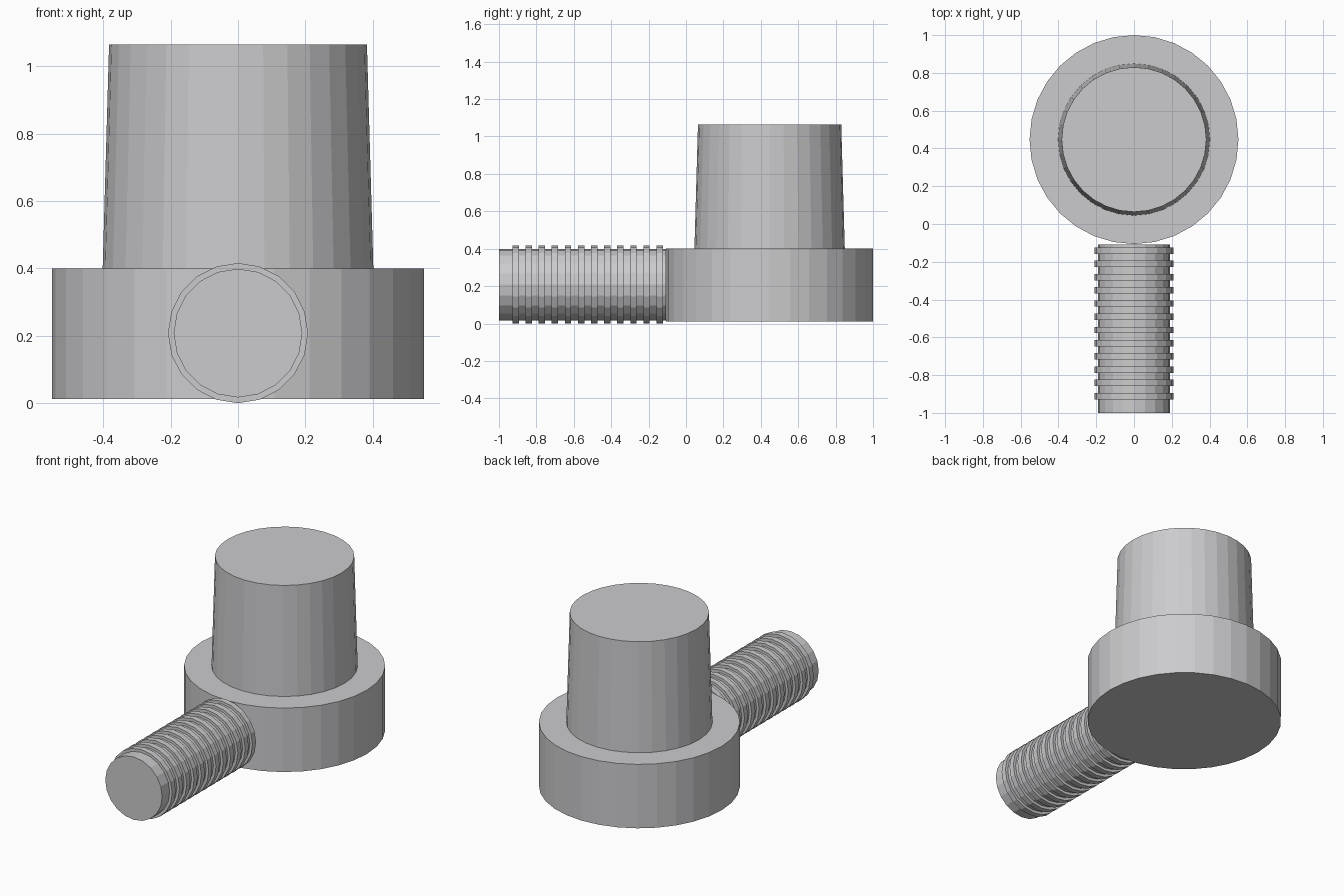
import bpy
import math

if "Cube" in bpy.data.objects:
    bpy.data.objects.remove(bpy.data.objects["Cube"])

grey = bpy.data.materials.new("light_grey")
grey.diffuse_color = (0.6, 0.6, 0.615, 1.0)
grey.use_nodes = True
grey.node_tree.nodes["Principled BSDF"].inputs["Base Color"].default_value = grey.diffuse_color


def frustum(name, sides, r1, r2, depth, loc, rot=(0, 0, 0)):
    bpy.ops.mesh.primitive_cone_add(vertices=sides, radius1=r1, radius2=r2,
                                    depth=depth, location=loc, rotation=rot)
    obj = bpy.context.object
    obj.name = name
    obj.data.materials.append(grey)
    return obj


CY = 0.447                      # centre of the round body
ROD_Z = 0.208                   # height of the rod axis
ALONG_Y = (math.pi / 2, 0, 0)

# Wide round base and tapered upper body
frustum("base", 32, 0.553, 0.553, 0.388, (0, CY, 0.206))
frustum("upper_body", 32, 0.402, 0.383, 0.665, (0, CY, 0.7325))

# Horizontal rod meeting the base
frustum("rod", 20, 0.191, 0.191, 0.892, (0, -0.554, ROD_Z), ALONG_Y)

# Evenly spaced raised rings along the rod
for i in range(12):
    y = -0.911 + i * 0.07
    frustum(f"rod_ring_{i + 1}", 20, 0.208, 0.208, 0.034, (0, y, ROD_Z), ALONG_Y)
